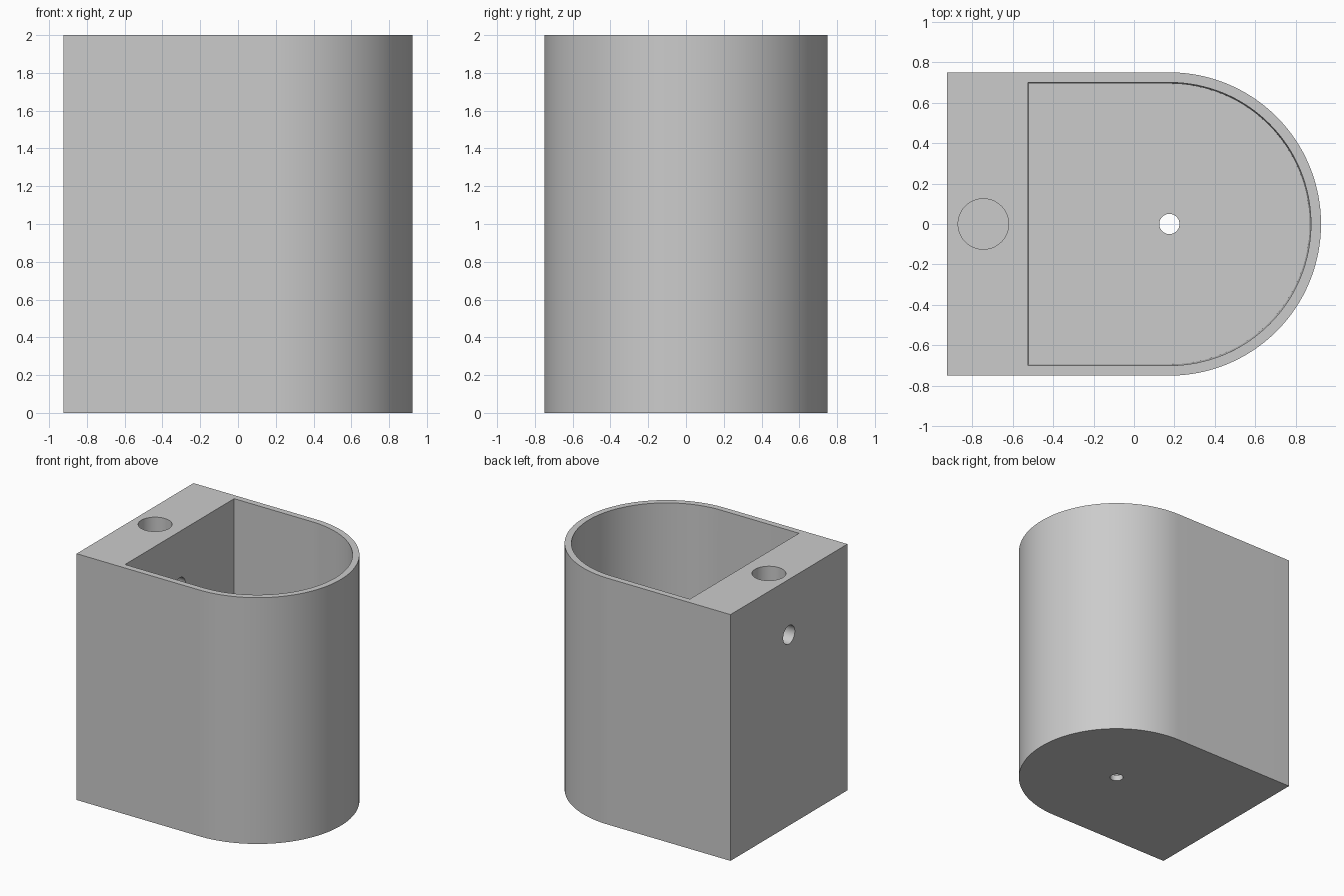
import bpy, bmesh, math

cube = bpy.data.objects.get("Cube")
if cube:
    bpy.data.objects.remove(cube, do_unlink=True)

HEIGHT, FLOOR, WALL = 2.0, 0.05, 0.05
RADIUS, ARC_X = 0.75, 0.175
BACK_X, LEDGE_X = -0.925, -0.525

grey = bpy.data.materials.new("plain grey")
grey.use_nodes = True
grey.diffuse_color = (0.6, 0.6, 0.6, 1)
grey.node_tree.nodes["Principled BSDF"].inputs["Base Color"].default_value = (0.6, 0.6, 0.6, 1)


def d_outline(back, radius, steps=64):
    """D-shaped outline: straight back, half-round front end."""
    arc = [-math.pi / 2 + math.pi * i / steps for i in range(steps + 1)]
    pts = [(ARC_X + radius * math.cos(a), radius * math.sin(a)) for a in arc]
    return pts + [(back, radius), (back, -radius)]


def loft(name, lower, upper, z0, z1):
    """Closed solid between two matching outlines."""
    bm = bmesh.new()
    low = [bm.verts.new((x, y, z0)) for x, y in lower]
    top = [bm.verts.new((x, y, z1)) for x, y in upper]
    bm.faces.new(low[::-1])
    bm.faces.new(top)
    for i in range(len(low)):
        j = (i + 1) % len(low)
        bm.faces.new((low[i], low[j], top[j], top[i]))
    mesh = bpy.data.meshes.new(name)
    bm.to_mesh(mesh)
    bm.free()
    mesh.materials.append(grey)
    obj = bpy.data.objects.new(name, mesh)
    bpy.context.collection.objects.link(obj)
    return obj


def rod(name, radius, depth, location, tilt=0.0):
    bpy.ops.mesh.primitive_cylinder_add(vertices=48, radius=radius, depth=depth,
                                        location=location, rotation=(0, tilt, 0))
    obj = bpy.context.object
    obj.name = name
    obj.data.materials.append(grey)
    return obj


# Outer body
outer = d_outline(BACK_X, RADIUS)
body = loft("basin_body", outer, outer, 0, HEIGHT)

# Main cavity with a slight draft, cut just past the rim
draft = 0.006
cavity = loft("cavity_cutter",
              d_outline(LEDGE_X + draft, RADIUS - WALL - draft),
              d_outline(LEDGE_X, RADIUS - WALL), FLOOR, HEIGHT + 0.01)

# Ledge socket, floor drain and the hole through the back wall
socket = rod("socket_cutter", 0.125, 0.5, (-0.745, 0, HEIGHT))
drain = rod("drain_cutter", 0.05, 0.3, (ARC_X, 0, 0))
inlet = rod("inlet_cutter", 0.075, 0.6, (-0.725, 0, 1.55), math.pi / 2)

for cutter in (cavity, socket, drain, inlet):
    mod = body.modifiers.new(cutter.name, 'BOOLEAN')
    mod.operation = 'DIFFERENCE'
    mod.solver = 'EXACT'
    mod.object = cutter

# Apply the cuts and remove the cutters
bpy.ops.object.select_all(action='DESELECT')
body.select_set(True)
bpy.context.view_layer.objects.active = body
for mod in list(body.modifiers):
    bpy.ops.object.modifier_apply(modifier=mod.name)
for cutter in (cavity, socket, drain, inlet):
    bpy.data.objects.remove(cutter, do_unlink=True)

bpy.ops.object.shade_smooth_by_angle(angle=math.radians(30))
